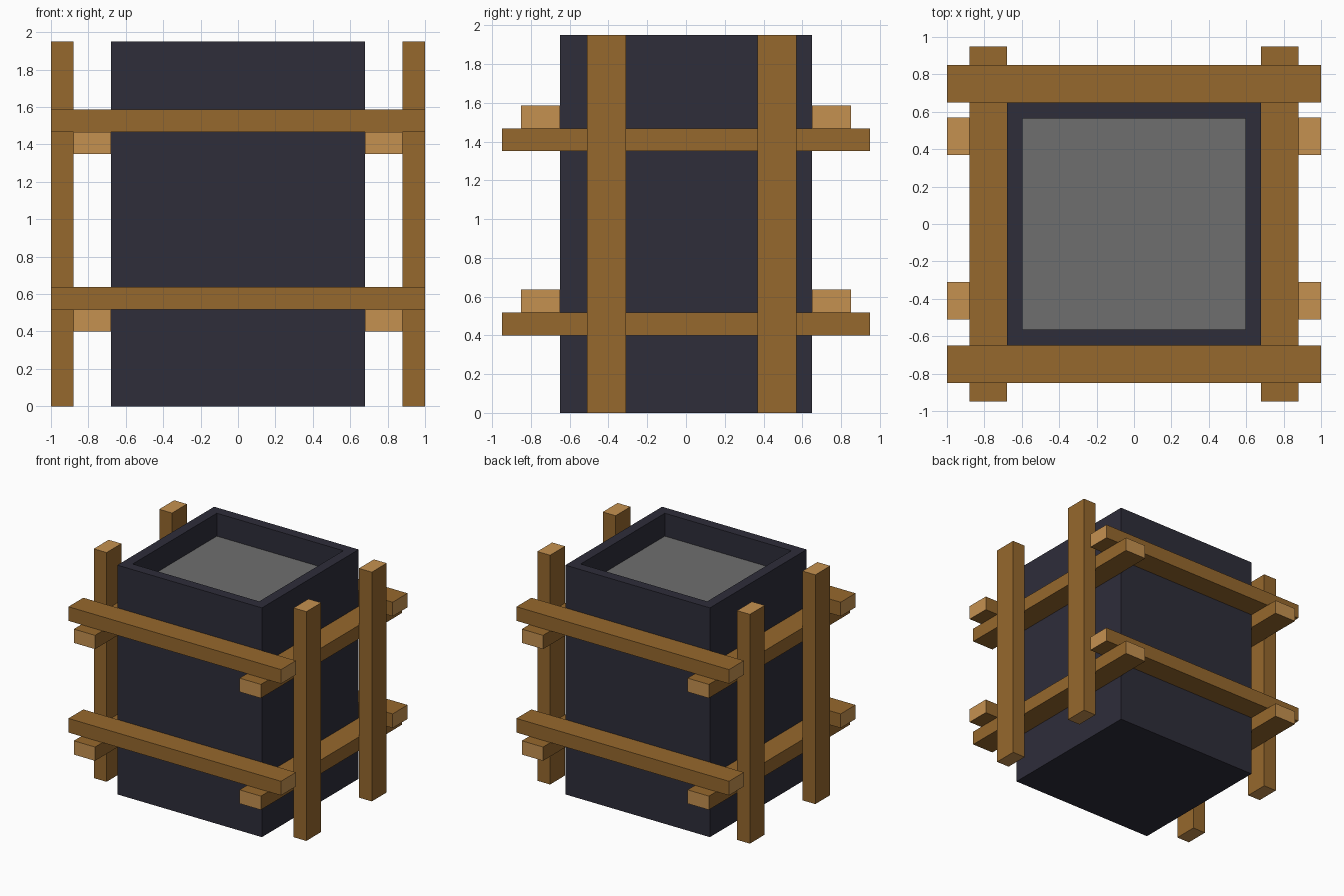
import bpy, bmesh
from mathutils import Vector

if "Cube" in bpy.data.objects:
    bpy.data.objects.remove(bpy.data.objects["Cube"])


def material(name, rgb):
    lin = [((c / 255 + 0.055) / 1.055) ** 2.4 for c in rgb]
    m = bpy.data.materials.new(name)
    m.diffuse_color = (*lin, 1)
    m.use_nodes = True
    m.node_tree.nodes["Principled BSDF"].inputs["Base Color"].default_value = m.diffuse_color
    return m


SLATE = material("dark slate", (46, 45, 58))
GREY = material("grey fill", (110, 110, 110))
WOOD = material("brown wood", (150, 104, 45))
END = material("pale end grain", (197, 145, 80))


def finish(bm, name, mats):
    me = bpy.data.meshes.new(name)
    bmesh.ops.recalc_face_normals(bm, faces=bm.faces)
    bm.to_mesh(me)
    bm.free()
    for m in mats:
        me.materials.append(m)
    ob = bpy.data.objects.new(name, me)
    bpy.context.collection.objects.link(ob)
    return ob


def box(lo, hi):
    lo, hi = Vector(lo), Vector(hi)
    bm = bmesh.new()
    bmesh.ops.create_cube(bm, size=1)
    for v in bm.verts:
        v.co = (lo + hi) / 2 + v.co * (hi - lo)
    return bm


def timber(name, lo, hi, axis):
    """Plank whose two end faces along the axis show pale end grain."""
    bm = box(lo, hi)
    bm.normal_update()
    for f in bm.faces:
        f.material_index = int(abs(f.normal[axis]) > 0.5)
    finish(bm, name, (WOOD, END))


# Container body with recessed top and grey floor
W, D, H = 0.68, 0.65, 1.95
bm = box((-W, -D, 0), (W, D, H))
bm.normal_update()
top = max(bm.faces, key=lambda f: f.calc_center_median().z)
bmesh.ops.inset_region(bm, faces=[top], thickness=0.12)
ext = bmesh.ops.extrude_face_region(bm, geom=[top])
bmesh.ops.delete(bm, geom=[f for f in (top,) if f.is_valid], context='FACES_ONLY')
for g in ext["geom"]:
    if isinstance(g, bmesh.types.BMVert):
        g.co.z -= 0.195
    elif isinstance(g, bmesh.types.BMFace):
        g.material_index = 1
finish(bm, "container_body", (SLATE, GREY))

# Rails around the body at two levels, and upright posts outside them
for level, z in (("lower", 0.40), ("upper", 1.35)):
    for side, s in (("front", -1), ("back", 1)):
        y0, y1 = sorted((s * D, s * 0.85))
        timber(f"{level}_{side}_rail", (-1, y0, z + 0.117), (1, y1, z + 0.237), 0)
    for side, s in (("left", -1), ("right", 1)):
        x0, x1 = sorted((s * W, s * 0.88))
        timber(f"{level}_{side}_rail", (x0, -0.95, z), (x1, 0.95, z + 0.117), 1)

for side, s in (("left", -1), ("right", 1)):
    x0, x1 = sorted((s * 0.88, s))
    for place, y in (("front", -0.41), ("back", 0.47)):
        timber(f"{place}_{side}_post", (x0, y - 0.1, 0), (x1, y + 0.1, H), 2)
